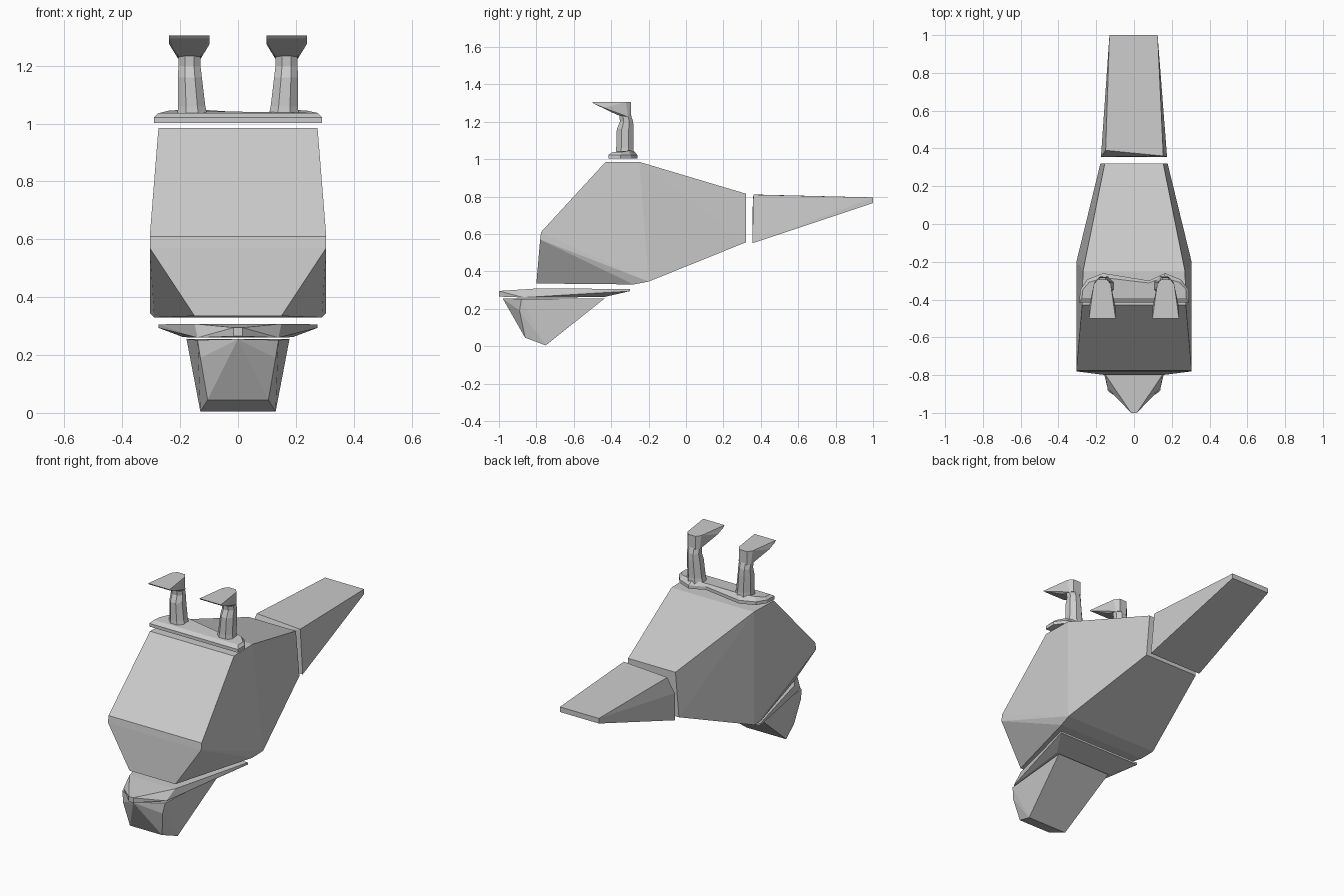
import bpy, bmesh, math

if "Cube" in bpy.data.objects:
    bpy.data.objects.remove(bpy.data.objects["Cube"])


def hull(name, pts, mirror=False):
    """Flat-faced solid wrapped around a few corner points."""
    if mirror:
        pts = pts + [(-x, y, z) for x, y, z in pts if x]
    bm = bmesh.new()
    for p in pts:
        bm.verts.new(p)
    res = bmesh.ops.convex_hull(bm, input=bm.verts)
    bmesh.ops.delete(bm, geom=[v for v in bm.verts if not v.link_faces], context='VERTS')
    bmesh.ops.dissolve_limit(bm, angle_limit=math.radians(1),
                             verts=bm.verts, edges=bm.edges)
    return finish(name, bm)


def loft(name, rings):
    """Capped solid joining rings that share the same point count."""
    bm = bmesh.new()
    vr = [[bm.verts.new(p) for p in r] for r in rings]
    n = len(vr[0])
    for a, b in zip(vr, vr[1:]):
        for i in range(n):
            j = (i + 1) % n
            bm.faces.new((a[i], a[j], b[j], b[i]))
    bm.faces.new(vr[0][::-1])
    bm.faces.new(vr[-1])
    return finish(name, bm)


def finish(name, bm):
    bmesh.ops.recalc_face_normals(bm, faces=bm.faces)
    me = bpy.data.meshes.new(name)
    bm.to_mesh(me)
    bm.free()
    ob = bpy.data.objects.new(name, me)
    bpy.context.collection.objects.link(ob)
    return ob


# Faceted body
hull("body", [(.275, -.43, .985), (.27, -.25, .985), (.155, .32, .815),
              (.178, .32, .555), (.305, -.2, .345), (.29, -.28, .33),
              (.305, -.775, .61), (.305, -.78, .57), (.15, -.80, .335)], True)

# Tail wedge, its front top edge cut back on one side
hull("tail", [(-.175, .355, .55), (.175, .355, .55), (-.15, .39, .81), (.155, .36, .81),
              (-.175, .355, .71), (-.13, 1, .795), (.125, 1, .795),
              (-.13, 1, .765), (.125, 1, .765)])

# Head top plate running out to a narrow beak tip
hull("head_plate", [(.015, -1, .265), (.015, -1, .295), (.15, -.8, .308),
                    (.275, -.30, .306), (.275, -.30, .294),
                    (.19, -.44, .262), (.14, -.87, .26)], True)

# Lower head
hull("head", [(0, -.98, .255), (.14, -.88, .252), (.13, -.89, .19),
              (.105, -.86, .045), (.13, -.75, .004), (.178, -.435, .255)], True)

# Hip plate, thicker where each leg stands
outline = [(-.29, -.415), (.29, -.415), (.29, -.35), (.25, -.295), (.165, -.26),
           (.08, -.30), (-.165, -.26), (-.25, -.295), (-.285, -.35)]
top_z = [1.037, 1.037, 1.037, 1.045, 1.05, 1.035, 1.05, 1.045, 1.037]
loft("hip_plate", [[(x, y, 1.003) for x, y in outline],
                   [(x, y, 1.022) for x, y in outline],
                   [(x * .95, -.34 + (y + .34) * .7, z)
                    for (x, y), z in zip(outline, top_z)]])

# Legs and feet
for side, label in ((-1, "left"), (1, "right")):
    rings = []
    for z, x, y, rx, ry in ((1.03, .158, -.327, .053, .05), (1.06, .160, -.327, .048, .047),
                            (1.16, .166, -.325, .042, .046), (1.20, .168, -.318, .039, .036),
                            (1.235, .168, -.325, .039, .032)):
        rings.append([(side * (x + rx * 1.06 * math.cos(math.pi * (i + .5) / 4)),
                       y + ry * 1.06 * math.sin(math.pi * (i + .5) / 4), z) for i in range(8)])
    loft(label + "_leg", rings)
    foot = []
    for s in (-1, 1):
        for x, y, z in ((.07, -.5, 1.305), (.07, -.49, 1.295), (.07, -.44, 1.275),
                        (.04, -.365, 1.235), (.04, -.31, 1.226), (.025, -.293, 1.226),
                        (.045, -.32, 1.305), (.025, -.293, 1.305)):
            foot.append((side * .168 + s * x, y, z))
    hull(label + "_foot", foot)
